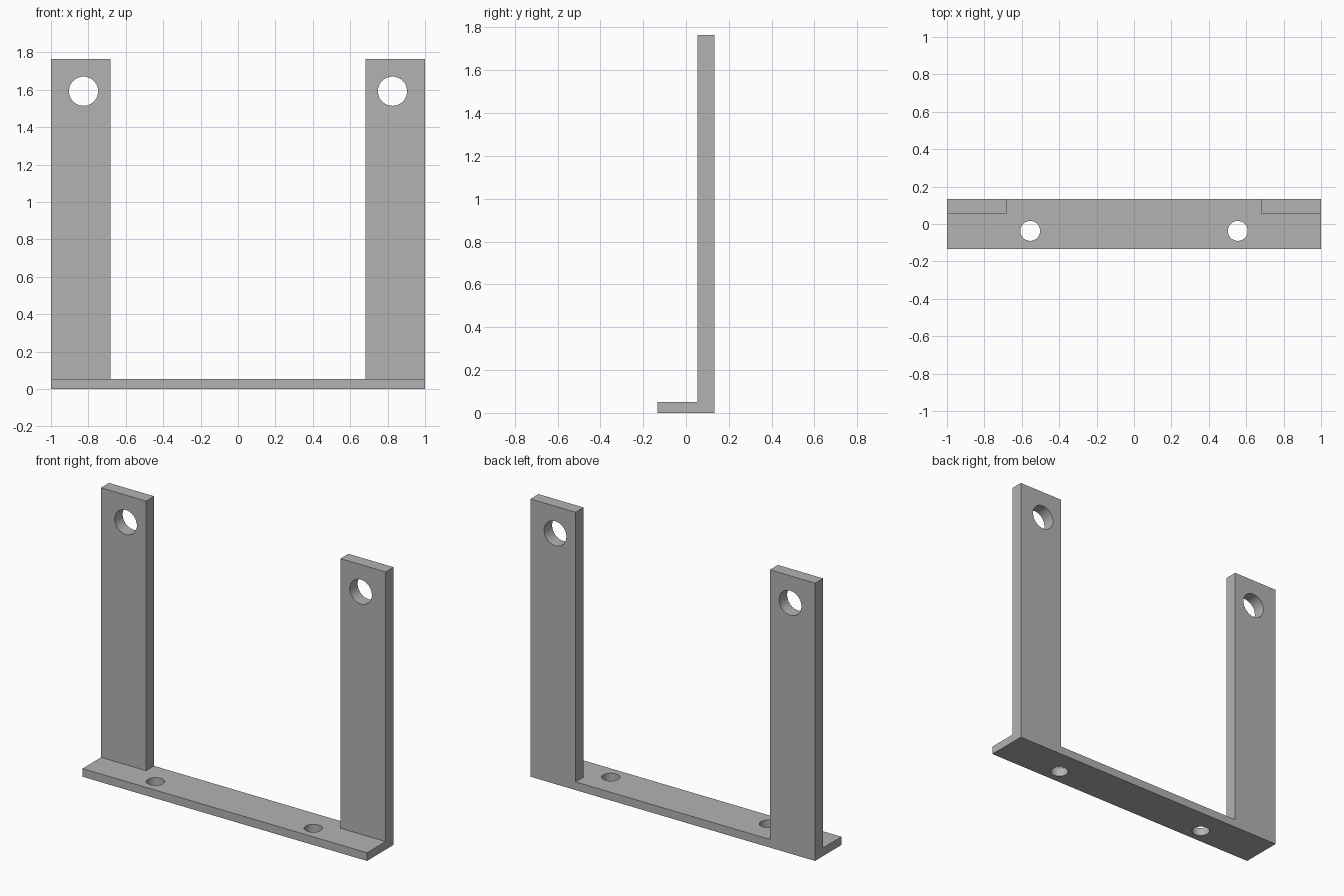
import bpy
import math

if "Cube" in bpy.data.objects:
    bpy.data.objects.remove(bpy.data.objects["Cube"], do_unlink=True)

DEPTH, PLATE, HEIGHT = 0.133, 0.052, 1.765

grey = bpy.data.materials.new("plain grey")
grey.use_nodes = True
colour = (0.45, 0.45, 0.45, 1)
grey.diffuse_color = colour
grey.node_tree.nodes["Principled BSDF"].inputs["Base Color"].default_value = colour


def box(name, low, high):
    """Box between two opposite corners."""
    bpy.ops.mesh.primitive_cube_add(size=1)
    ob = bpy.context.object
    ob.name = name
    ob.location = [(a + b) / 2 for a, b in zip(low, high)]
    ob.scale = [b - a for a, b in zip(low, high)]
    bpy.ops.object.transform_apply(location=True, rotation=True, scale=True)
    ob.data.materials.append(grey)
    return ob


def drill(name, radius, centre, tilt=0):
    """Round cutter for a through hole."""
    bpy.ops.mesh.primitive_cylinder_add(vertices=48, radius=radius, depth=0.6,
                                        location=centre, rotation=(tilt, 0, 0))
    ob = bpy.context.object
    ob.name = name
    ob.hide_render = True
    ob.data.materials.append(grey)
    return ob


def combine(target, tool, operation):
    """Apply a boolean and discard the tool."""
    mod = target.modifiers.new(operation.title(), 'BOOLEAN')
    mod.operation, mod.solver, mod.object = operation, 'EXACT', tool
    bpy.context.view_layer.objects.active = target
    bpy.ops.object.modifier_apply(modifier=mod.name)
    bpy.data.objects.remove(tool, do_unlink=True)


# Base plate
bracket = box("mounting_bracket", (-1, -DEPTH, 0), (1, DEPTH, PLATE))

# Uprights flush with the back and ends of the plate
for side in (-1, 1):
    xs = sorted((side * 0.683, side))
    upright = box("upright", (xs[0], 0.053, 0), (xs[1], DEPTH, HEIGHT))
    combine(bracket, upright, 'UNION')

# Pivot holes in the uprights and screw holes in the plate
for side in (-1, 1):
    combine(bracket, drill("pivot_hole", 0.078, (side * 0.826, 0.09, 1.592), math.pi / 2),
            'DIFFERENCE')
    combine(bracket, drill("screw_hole", 0.053, (side * 0.555, -0.037, 0)), 'DIFFERENCE')

# Smooth hole walls, sharp plate edges
bpy.ops.object.select_all(action='DESELECT')
bracket.select_set(True)
bpy.context.view_layer.objects.active = bracket
bpy.ops.object.shade_smooth_by_angle(angle=math.radians(30))
